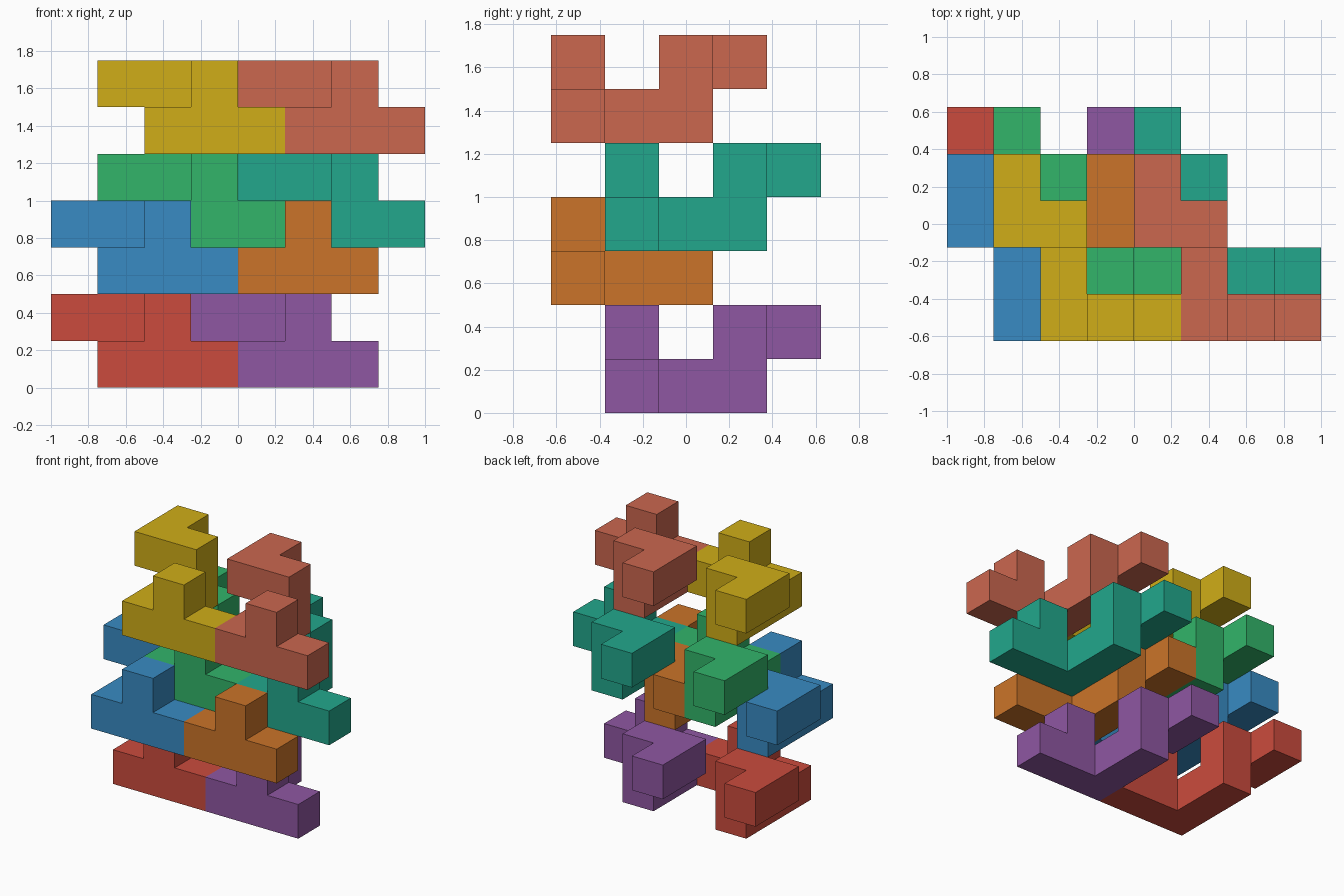
import bpy
import bmesh
from mathutils import Vector

if "Cube" in bpy.data.objects:
    bpy.data.objects.remove(bpy.data.objects["Cube"])

U = 0.25                               # size of one cube cell
ORIGIN = Vector((-1.0, -0.625, 0.0))   # corner of the cell grid

# One nine-cube puzzle piece, relative to its corner cube
PIECE = [(0, 0, 0), (1, 0, 0), (2, 0, 0), (0, 1, 0), (0, 2, 0),
         (1, 0, 1), (0, 2, 1), (-1, 2, 1), (-1, 3, 1)]

# name, corner cell, sRGB colour
PIECES = [
    ("red_piece",    (1, 1, 0), (203, 75, 61)),
    ("purple_piece", (4, 1, 0), (143, 87, 162)),
    ("blue_piece",   (1, 0, 2), (56, 139, 195)),
    ("orange_piece", (4, 0, 2), (203, 116, 41)),
    ("green_piece",  (2, 1, 3), (50, 181, 106)),
    ("teal_piece",   (5, 1, 3), (34, 167, 140)),
    ("yellow_piece", (2, 0, 5), (208, 174, 24)),
    ("salmon_piece", (5, 0, 5), (203, 103, 79)),
]


def linear(c):
    c /= 255
    return c / 12.92 if c <= 0.04045 else ((c + 0.055) / 1.055) ** 2.4


def make_piece(name, corner, rgb):
    bm = bmesh.new()
    cells = set(PIECE)
    # Outer skin: a square on every cube side without a neighbour
    for cell in PIECE:
        for axis in range(3):
            for sign in (-1, 1):
                step = Vector((0, 0, 0))
                step[axis] = sign
                if tuple(int(a + b) for a, b in zip(cell, step)) in cells:
                    continue
                u, v = Vector((0, 0, 0)), Vector((0, 0, 0))
                u[(axis + 1) % 3] = 0.5
                v[(axis + 2) % 3] = 0.5 * sign
                mid = Vector(cell) + Vector((0.5, 0.5, 0.5)) + step * 0.5
                bm.faces.new([bm.verts.new((mid + d) * U)
                              for d in (-u - v, u - v, u + v, -u + v)])
    # Weld the squares and merge the flat areas
    bmesh.ops.remove_doubles(bm, verts=bm.verts[:], dist=0.001)
    bmesh.ops.dissolve_limit(bm, angle_limit=0.01,
                             verts=bm.verts[:], edges=bm.edges[:])
    mesh = bpy.data.meshes.new(name)
    bm.to_mesh(mesh)
    bm.free()

    mat = bpy.data.materials.new(name + "_colour")
    mat.diffuse_color = (*[linear(c) for c in rgb], 1)
    mat.use_nodes = True
    mat.node_tree.nodes["Principled BSDF"].inputs["Base Color"].default_value = mat.diffuse_color
    mesh.materials.append(mat)
    ob = bpy.data.objects.new(name, mesh)
    ob.location = ORIGIN + Vector(corner) * U
    bpy.context.collection.objects.link(ob)


for piece in PIECES:
    make_piece(*piece)
